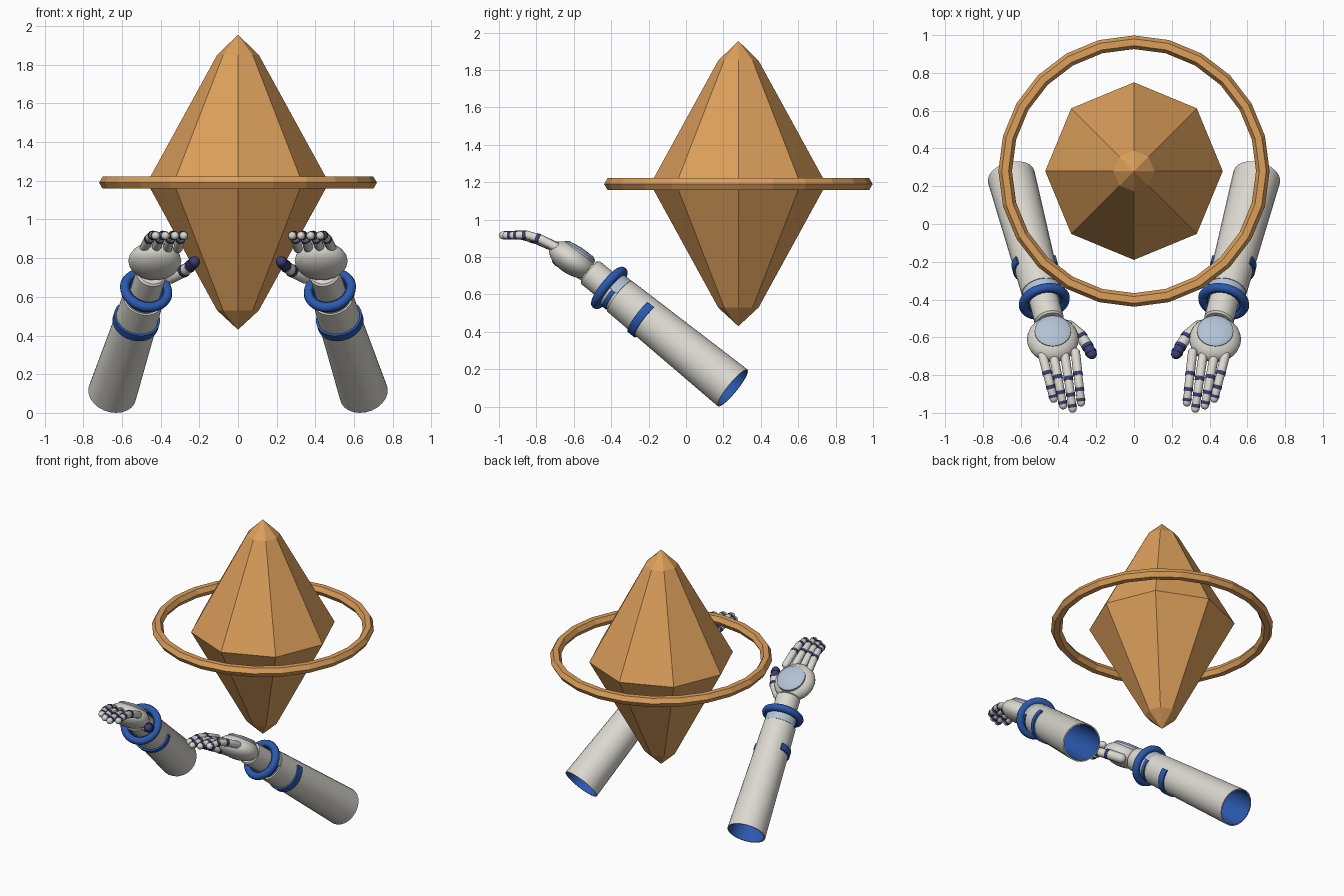
import bpy, bmesh, math
from mathutils import Vector, Matrix

cube = bpy.data.objects.get("Cube")
if cube:
    bpy.data.objects.remove(cube, do_unlink=True)


def material(name, rgb):
    m = bpy.data.materials.new(name)
    m.use_nodes = True
    m.diffuse_color = (*rgb, 1)
    m.node_tree.nodes["Principled BSDF"].inputs["Base Color"].default_value = (*rgb, 1)
    return m


ORANGE = material("amber", (0.72, 0.35, 0.105))
WHITE = material("warm white", (0.71, 0.69, 0.63))
BLUE = material("royal blue", (0.024, 0.10, 0.43))
NAVY = material("navy", (0.042, 0.05, 0.18))
PALE = material("pale blue", (0.45, 0.54, 0.67))


def lathe(bm, profile, origin, axis, mats=0, segs=24, closed=False, arc=None):
    """Turn (radius, height) points about an axis; mats is one index or one per span."""
    d = Vector(axis).normalized()
    s = Vector((0, 0, 1)).cross(d)
    s = s.normalized() if s.length > 1e-4 else Vector((1, 0, 0))
    u = d.cross(s)
    start, end = [math.radians(a) for a in (arc or (0, 360))]
    rings = []
    for i in range(segs + (1 if arc else 0)):
        a = start + (end - start) * i / segs
        out = s * math.cos(a) + u * math.sin(a)
        rings.append([bm.verts.new(Vector(origin) + out * r + d * h) for r, h in profile])
    n = len(profile)
    new = []
    for i in range(segs):
        r0, r1 = rings[i], rings[(i + 1) % len(rings)]
        for j in range(n if closed else n - 1):
            k = (j + 1) % n
            f = bm.faces.new((r0[j], r0[k], r1[k], r1[j]))
            f.material_index = mats if isinstance(mats, int) else mats[j]
            new.append(f)
    if arc:
        for ring in (rings[0], rings[-1]):
            f = bm.faces.new(ring)
            f.material_index = mats if isinstance(mats, int) else 0
    return new


def finish(bm, name, mats, smooth=True):
    bmesh.ops.remove_doubles(bm, verts=bm.verts, dist=1e-5)
    bmesh.ops.recalc_face_normals(bm, faces=bm.faces)
    me = bpy.data.meshes.new(name)
    bm.to_mesh(me)
    bm.free()
    for m in mats:
        me.materials.append(m)
    if smooth:
        me.shade_smooth()
        me.set_sharp_from_angle(angle=math.radians(40))
    else:
        me.shade_flat()
    ob = bpy.data.objects.new(name, me)
    bpy.context.collection.objects.link(ob)
    return ob


def turned(name, mat, profile, origin, axis, smooth=True, **kw):
    bm = bmesh.new()
    lathe(bm, profile, origin, axis, **kw)
    return finish(bm, name, mat if isinstance(mat, list) else [mat], smooth)


def circle(major, minor, n):
    return [(major + minor * math.cos(math.tau * i / n), minor * math.sin(math.tau * i / n))
            for i in range(n)]


# Floating crystal and its halo
UP = (0, 0, 1)
turned("crystal", ORANGE, [(0, 0.43), (0.108, 0.53), (0.47, 1.19), (0.108, 1.85), (0, 1.955)],
       (0, 0.28, 0), UP, smooth=False, segs=8)
turned("halo_ring", ORANGE, circle(0.682, 0.036, 6), (0, 0.28, 1.19), UP,
       smooth=False, segs=24, closed=True)

# Left arm: sleeve, bands and cuff share one axis, measured from the wrist ring
elbow = Vector((0.65, 0.25, 0.10))
wrist = Vector((0.475, -0.41, 0.635))
axis = (wrist - elbow).normalized()
L = (wrist - elbow).length
left = []


def on_arm(name, mat, profile, **kw):
    left.append(turned("left_" + name, mat, profile, wrist, axis, **kw))


on_arm("sleeve", [WHITE, BLUE],
       [(0.127, -L), (0.106, -0.075), (0.096, -0.075), (0.096, 0.012), (0.088, 0.012),
        (0.088, -0.07), (0.119, -L)],
       closed=True, mats=[0, 0, 0, 1, 1, 1, 0])
on_arm("wrist_ring", BLUE, circle(0.113, 0.025, 10), closed=True, segs=32)
on_arm("sleeve_band", BLUE, [(0.10, -0.275), (0.121, -0.275), (0.121, -0.23), (0.10, -0.23)],
       closed=True, arc=(-185, 45))
on_arm("neck_plate", PALE, [(0.09, -0.073), (0.104, -0.073), (0.104, -0.015), (0.09, -0.015)],
       closed=True, arc=(10, 170))
on_arm("neck_trim", BLUE, [(0.09, -0.06), (0.101, -0.06), (0.101, -0.035), (0.09, -0.035)],
       closed=True, arc=(-190, 10))
on_arm("cuff", WHITE, [(0, -0.12), (0.079, -0.12), (0.079, 0.13), (0.07, 0.14), (0, 0.14)])

# Palm: a flattened ball, tilted along the hand, with a plate on its back
palm_at = Vector((0.43, -0.61, 0.785))
tilt = math.radians(-33)
bm = bmesh.new()
bmesh.ops.create_uvsphere(bm, u_segments=24, v_segments=14, radius=1,
                          matrix=Matrix.Translation(palm_at) @ Matrix.Rotation(tilt, 4, 'X')
                          @ Matrix.Diagonal((0.137, 0.137, 0.078, 1)))
left.append(finish(bm, "left_palm", [WHITE]))
normal = Vector((0, -math.sin(tilt), math.cos(tilt)))
left.append(turned("left_hand_plate", PALE,
                   [(0, -0.03), (0.096, -0.03), (0.096, -0.004), (0.075, 0.008), (0, 0.014)],
                   (0.43, -0.563, 0.837), normal, segs=28))


def digit(name, path, radius, navy_tip=False):
    """Rounded segments along a path, with a dark band on each joint."""
    bm = bmesh.new()
    path = [Vector(p) for p in path]
    for i, (a, b) in enumerate(zip(path, path[1:])):
        r = radius * (1 - 0.06 * i)
        h = (b - a).length
        arcs = [math.pi * k / 8 for k in range(5)]
        capsule = [(r * math.sin(t), -r * math.cos(t)) for t in arcs]
        capsule += [(r * math.cos(t), h + r * math.sin(t)) for t in arcs]
        last = i == len(path) - 2
        lathe(bm, capsule, a, b - a, 1 if navy_tip and last else 0, 12)
        if i:
            mid = 0.15 * h
            lathe(bm, [(0, mid - 0.009), (r * 1.12, mid - 0.009), (r * 1.12, mid + 0.011),
                       (0, mid + 0.011)], a, b - a, 1, 12)
        if last:
            lathe(bm, [(0, h * 0.72), (r * 1.1, h * 0.72), (r * 1.1, h * 0.92), (0, h * 0.92)],
                  a, b - a, 1, 12)
    left.append(finish(bm, "left_" + name, [WHITE, NAVY]))


# Fingers: base x, base y, tip x, tip y
FINGERS = {"little_finger": (0.485, -0.69, 0.425, -0.925),
           "ring_finger": (0.425, -0.70, 0.375, -0.96),
           "middle_finger": (0.365, -0.70, 0.325, -0.978),
           "index_finger": (0.31, -0.68, 0.28, -0.945)}
for name, (x0, y0, x1, y1) in FINGERS.items():
    digit(name, [(x0 + (x1 - x0) * t, y0 + (y1 - y0) * t, z)
                 for t, z in ((0, 0.85), (0.38, 0.896), (0.68, 0.918), (1, 0.916))], 0.0245)
digit("thumb", [(0.345, -0.54, 0.70), (0.285, -0.59, 0.73), (0.25, -0.64, 0.755),
                (0.224, -0.688, 0.782)], 0.032, navy_tip=True)

# Right arm: mirrored copies
for ob in left:
    me = ob.data.copy()
    me.transform(Matrix.Scale(-1, 4, (1, 0, 0)))
    me.flip_normals()
    name = ob.name.replace("left_", "right_")
    me.name = name
    bpy.context.collection.objects.link(bpy.data.objects.new(name, me))
